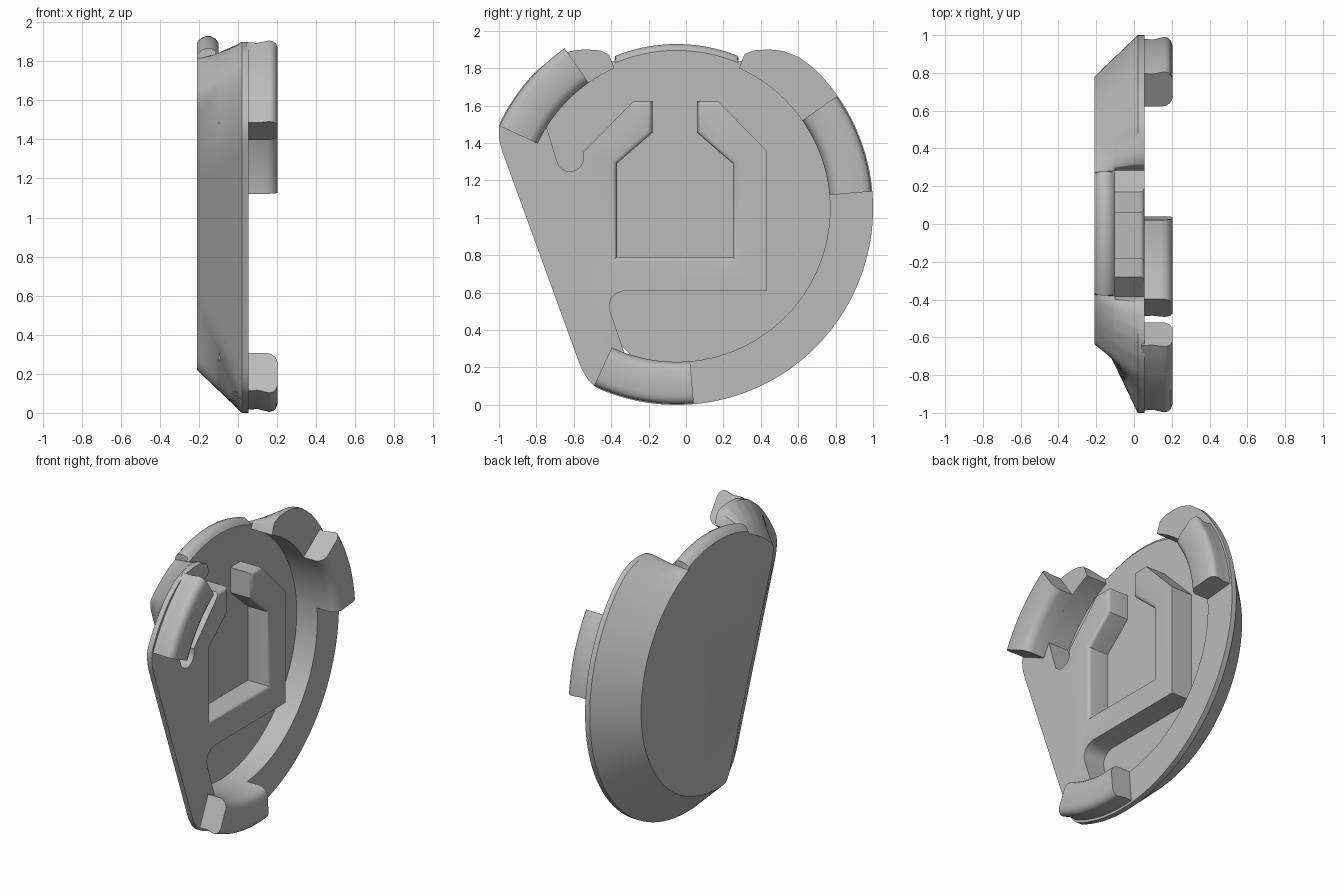
import bpy, bmesh
from math import sin, cos, radians, pi

cube = bpy.data.objects.get("Cube")
if cube:
    bpy.data.objects.remove(cube, do_unlink=True)

CY, CZ = -0.05, 1.05          # disc centre
BACK, FLOOR, RIM, FACE = -0.21, -0.10, 0.02, 0.055

grey = bpy.data.materials.new("plain_grey")
grey.use_nodes = True
grey.diffuse_color = (0.5, 0.5, 0.5, 1)
grey.node_tree.nodes["Principled BSDF"].inputs["Base Color"].default_value = (0.5, 0.5, 0.5, 1)


def polar(r, deg):
    return CY + r * cos(radians(deg)), CZ + r * sin(radians(deg))


def arc(r, a, b, n):
    return [polar(r, a + (b - a) * i / n) for i in range(n + 1)]


def make(name, bm):
    bmesh.ops.recalc_face_normals(bm, faces=bm.faces)
    mesh = bpy.data.meshes.new(name)
    bm.to_mesh(mesh)
    bm.free()
    mesh.materials.append(grey)
    ob = bpy.data.objects.new(name, mesh)
    bpy.context.collection.objects.link(ob)
    return ob


def loft(name, rings):
    """Skin equal-length closed rings of 3D points and cap both ends."""
    bm = bmesh.new()
    rows = [[bm.verts.new(p) for p in ring] for ring in rings]
    n = len(rows[0])
    for lo, hi in zip(rows, rows[1:]):
        for i in range(n):
            j = (i + 1) % n
            bm.faces.new((lo[i], lo[j], hi[j], hi[i]))
    bm.faces.new(rows[0])
    bm.faces.new(rows[-1])
    return make(name, bm)


def activate(ob):
    bpy.ops.object.select_all(action='DESELECT')
    ob.select_set(True)
    bpy.context.view_layer.objects.active = ob


def smooth(ob):
    activate(ob)
    bpy.ops.object.shade_smooth_by_angle(angle=radians(32))


def flat_disc(deg, r, chord, k=0.08):
    """Radius of a disc with one softly cornered straight side."""
    c = cos(radians(deg - 200))
    if c < 0.2:
        return r
    line = chord / c
    h = max(k - abs(r - line), 0) / k
    return min(r, line) - h * h * k / 4


# Shoulder taper of the two upper lugs: angle from vertical, radius
TAPER = [(23, 0.875), (24, 0.905), (26, 0.94), (30.5, 0.986), (34, 1.015), (39, 1.04), (46, 1.05)]


def rim_radius(deg):
    d = abs(deg - 90)
    if d >= TAPER[-1][0]:
        return flat_disc(deg, 1.05, 0.772)
    for (a, ra), (b, rb) in zip(TAPER, TAPER[1:]):
        if a <= d <= b:
            return ra + (rb - ra) * (d - a) / (b - a)
    return 0.87


def body_ring(x, bead):
    t = min((x - BACK) / (RIM - BACK), 1)
    pts = []
    for i in range(360):
        r = flat_disc(i, 0.83, 0.37) * (1 - t) + rim_radius(i) * t
        if abs(i - 90) < 23:
            r = bead
        pts.append((x, *polar(r, i)))
    return pts


# Dished body with a chamfered back and a rounded lip at the top opening
body = loft("body", [body_ring(x, b) for x, b in (
    (BACK, 0.845), (-0.19, 0.868), (-0.165, 0.879), (-0.14, 0.879),
    (-0.115, 0.865), (FLOOR, 0.845), (RIM, 0.845), (FACE, 0.845))])

# Cavity around the hooked frame, open at the top
outline = arc(0.82, -110, 66, 88) + arc(1.2, 67, 113, 4) + arc(0.82, 114, 148, 17)
outline += [(-0.695, 1.32), (-0.68, 1.275), (-0.65, 1.253), (-0.62, 1.247),
            (-0.585, 1.257), (-0.56, 1.28), (-0.548, 1.31), (-0.55, 1.35)]
outline += [(-0.28, 1.625), (-0.18, 1.625), (-0.18, 1.455), (-0.37, 1.29), (-0.37, 0.79)]
outline += [(0.25, 0.79), (0.25, 1.29), (0.06, 1.455), (0.06, 1.625), (0.17, 1.625)]
outline += [(0.43, 1.36), (0.43, 0.61), (-0.33, 0.61), (-0.37, 0.598), (-0.4, 0.57),
            (-0.41, 0.535), (-0.405, 0.5)]
cutter = loft("cavity_cutter", [[(x, y, z) for y, z in outline] for x in (FLOOR, 0.4)])
activate(body)
cut = body.modifiers.new("cavity", 'BOOLEAN')
cut.object = cutter
cut.operation = 'DIFFERENCE'
cut.solver = 'EXACT'
bpy.ops.object.modifier_apply(modifier="cavity")
bpy.data.objects.remove(cutter, do_unlink=True)

# Rounded top edges on the inside of the frame and the hook tips
bm = bmesh.new()
bm.from_mesh(body.data)
edges = []
for e in bm.edges:
    m = (e.verts[0].co + e.verts[1].co) / 2
    on_face = all(abs(v.co.x - FACE) < 1e-4 for v in e.verts)
    if on_face and -0.4 < m.y < 0.28 and 0.75 < m.z < 1.65 and e.calc_face_angle(0) > 1:
        edges.append(e)
bmesh.ops.bevel(bm, geom=edges, offset=0.025, segments=4, profile=0.5, affect='EDGES')
bm.to_mesh(body.data)
bm.free()
smooth(body)

# Three raised rim clips, evenly spaced
PROFILE = [(0.82, 0.04), (0.82, 0.145), (0.826, 0.17), (0.842, 0.19), (0.87, 0.203),
           (1.0, 0.203), (1.025, 0.195), (1.04, 0.18), (1.045, 0.16), (1.03, 0.1), (1.035, 0.04)]
for name, start in (("back_clip", 5), ("front_clip", 125), ("lower_clip", 245)):
    smooth(loft(name, [[(x, *polar(r, start + 30 * i / 20)) for r, x in PROFILE]
                       for i in range(21)]))
